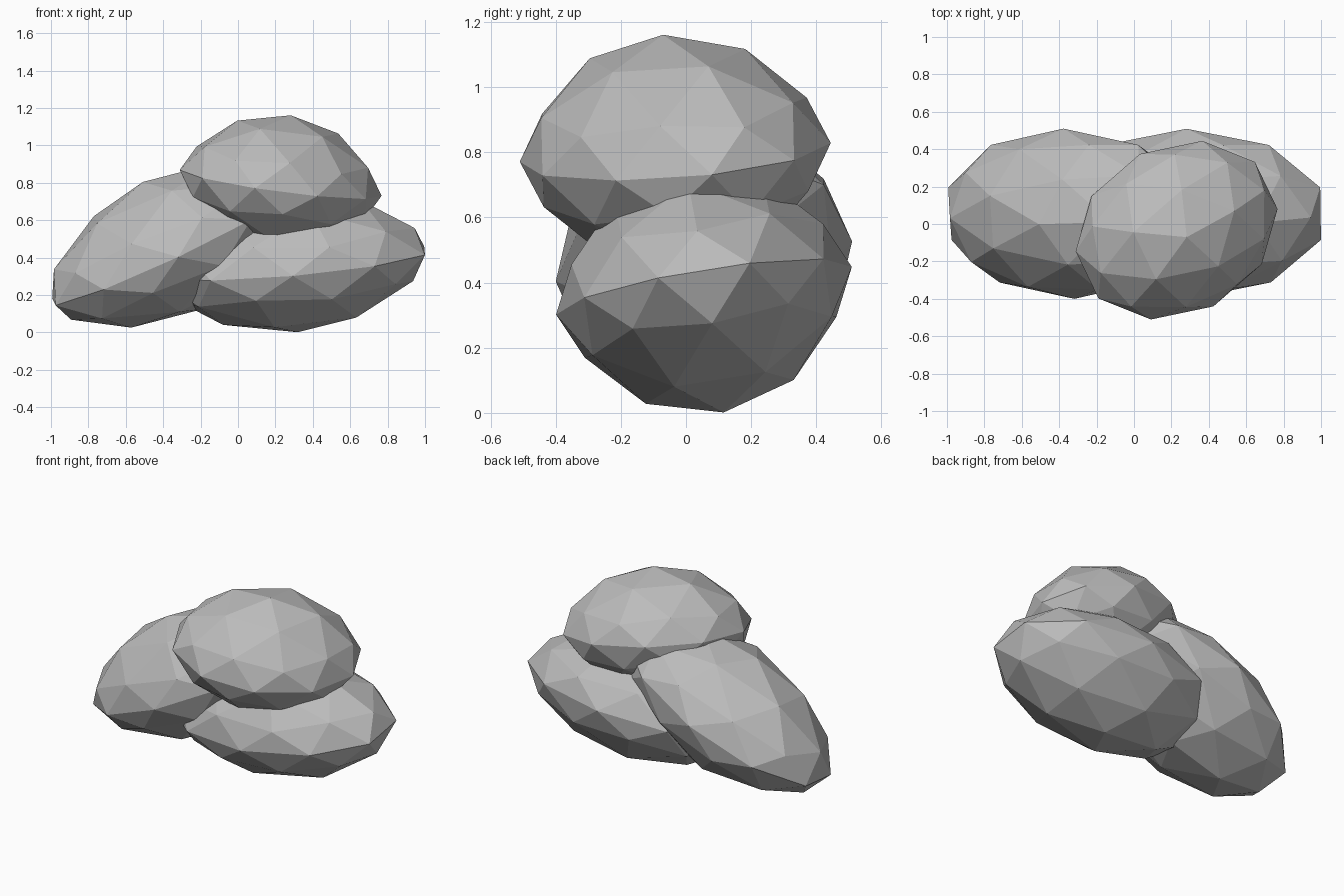
import bpy
from math import radians, copysign

cube = bpy.data.objects.get("Cube")
if cube:
    bpy.data.objects.remove(cube, do_unlink=True)

# Single stone colour
stone = bpy.data.materials.new("stone_grey")
stone.use_nodes = True
GREY = (0.5, 0.5, 0.5, 1.0)
stone.diffuse_color = GREY
stone.node_tree.nodes["Principled BSDF"].inputs["Base Color"].default_value = GREY


def boulder(name, centre, radii, turn):
    """Low-poly stone: an ellipsoid with slightly flattened shoulders."""
    bpy.ops.mesh.primitive_ico_sphere_add(subdivisions=2, radius=1, location=centre,
                                          rotation=[radians(a) for a in turn])
    rock = bpy.context.object
    rock.name = name
    for v in rock.data.vertices:
        v.co.z = copysign(abs(v.co.z) ** 1.36, v.co.z)
    rock.scale = radii
    rock.data.materials.append(stone)
    bpy.ops.object.shade_flat()


# Two long stones leaning together, with a rounder one resting on them
boulder("left_boulder", (0.287, 0.055, 0.375), (0.75, 0.46, 0.38), (9.2, -5, 0))
boulder("right_boulder", (-0.348, 0.055, 0.465), (0.74, 0.46, 0.38), (8.5, -25.3, 0))
boulder("top_boulder", (0.228, -0.033, 0.8), (0.565, 0.458, 0.367), (9, 5, 26.5))
